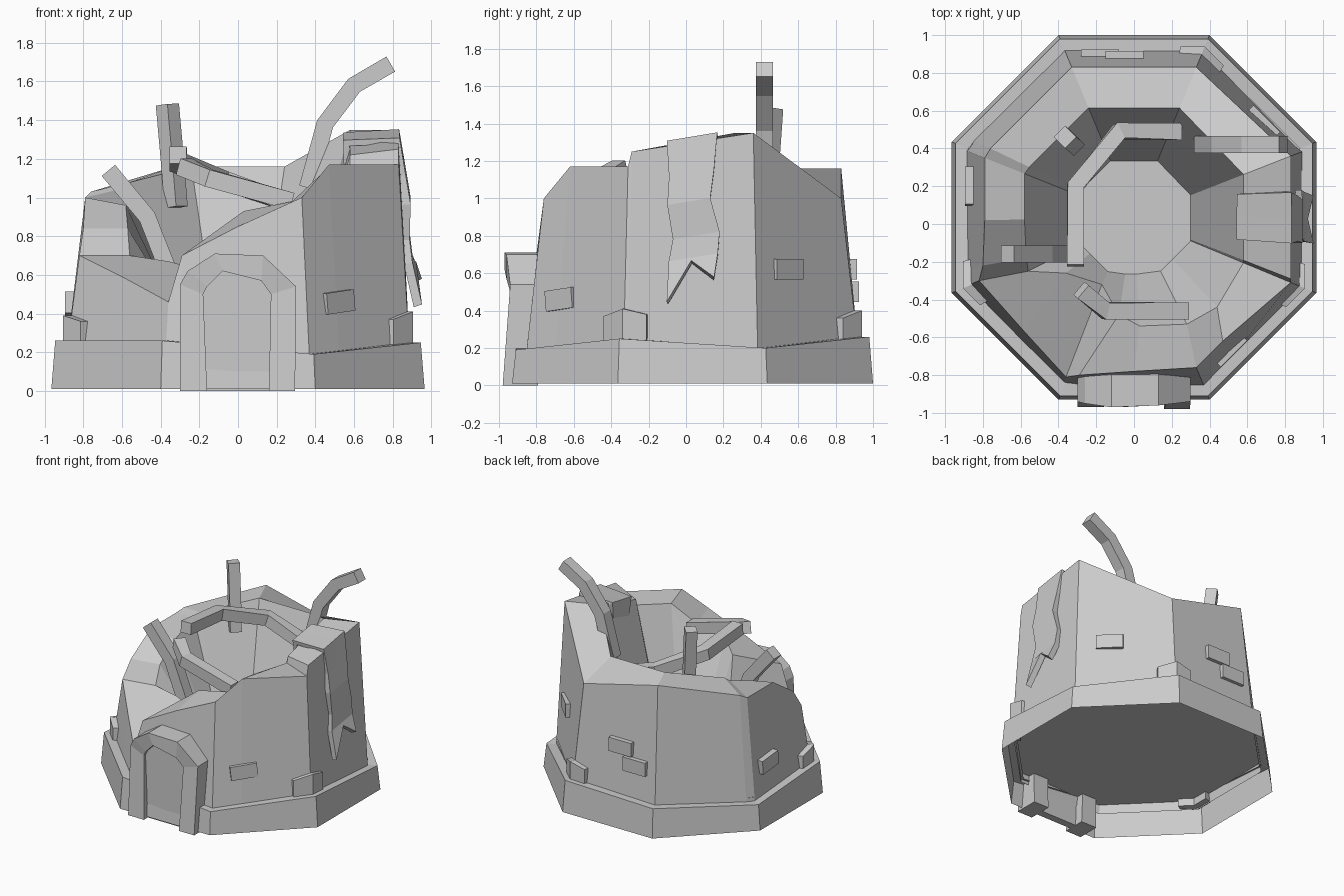
import bpy, bmesh, math
from mathutils import Vector

cube = bpy.data.objects.get("Cube")
if cube:
    bpy.data.objects.remove(cube, do_unlink=True)

stone = bpy.data.materials.new("stone grey")
stone.use_nodes = True
stone.diffuse_color = (0.6, 0.6, 0.6, 1)
stone.node_tree.nodes["Principled BSDF"].inputs["Base Color"].default_value = (0.6, 0.6, 0.6, 1)

CENTRE = Vector((0, 0.035, 0))
CORNER = math.tan(math.pi / 8)


def finish(name, bm, recalc=True):
    if recalc:
        bmesh.ops.recalc_face_normals(bm, faces=bm.faces)
    mesh = bpy.data.meshes.new(name)
    bm.to_mesh(mesh)
    bm.free()
    mesh.materials.append(stone)
    obj = bpy.data.objects.new(name, mesh)
    bpy.context.collection.objects.link(obj)
    return obj


def octagon(a, heights):
    """Corners from the front right, counter-clockwise seen from above."""
    c = a * CORNER
    xy = [(c, -a), (a, -c), (a, c), (c, a), (-c, a), (-a, c), (-a, -c), (-c, -a)]
    return [CENTRE + Vector((x, y, z)) for (x, y), z in zip(xy, heights)]


def to_apothem(p, a, z):
    """Move a point radially onto the octagon of the given apothem."""
    d = Vector(p[:2]) - CENTRE.xy
    now = max(abs(d.x), abs(d.y), (abs(d.x) + abs(d.y)) / math.sqrt(2))
    d *= a / now
    return Vector((d.x, d.y + CENTRE.y, z))


def loft(bm, rings, closed=True):
    rows = [[bm.verts.new(p) for p in ring] for ring in rings]
    n = len(rows[0])
    for low, high in zip(rows, rows[1:]):
        for i in range(n if closed else n - 1):
            j = (i + 1) % n
            bm.faces.new((low[i], low[j], high[j], high[i]))
    return rows


# Low plinth, hollow from below, with an uneven top
tops = [0.19, 0.25, 0.2, 0.26, 0.24, 0.21, 0.26, 0.26]
bm = bmesh.new()
loft(bm, [octagon(0.965, [0.01] * 8), octagon(0.945, tops), octagon(0.87, tops)])
finish("plinth", bm, False)

bm = bmesh.new()
bm.faces.new([bm.verts.new(p) for p in reversed(octagon(0.88, [0.24] * 8))])
finish("underside", bm, False)

# Ruined wall: outer rim point, then inner rim point (or just its height)
rim = [
    ((0.33, -0.76, 1.0), (0.28, -0.53, 0.98)), ((0.47, -0.62, 1.17), (0.44, -0.44, 1.13)),
    ((0.83, -0.31, 1.17), 1.17), ((0.83, -0.29, 1.25), 1.22),
    ((0.83, 0.36, 1.35), 1.35), ((0.33, 0.83, 1.0), 1.16), ((-0.33, 0.83, 1.16), 1.16),
    ((-0.76, 0.4, 1.03), 1.08), ((-0.79, 0.35, 1.0), 1.05), ((-0.79, 0.02, 1.0), 0.96),
    ((-0.8, -0.22, 0.84), (-0.57, -0.18, 0.84)), ((-0.82, -0.3, 0.7), (-0.56, -0.25, 0.7)),
    ((-0.58, -0.57, 0.58), (-0.36, -0.26, 0.67)), ((-0.36, -0.81, 0.46), (-0.17, -0.32, 0.62)),
    ((-0.29, -0.8, 0.7), (-0.08, -0.48, 0.84)), ((0.0, -0.78, 0.85), (0.03, -0.54, 0.93)),
]
inner_rim = [to_apothem(out, 0.58, inn) if isinstance(inn, float) else Vector(inn) for out, inn in rim]
bm = bmesh.new()
rows = loft(bm, [
    [to_apothem(out, 0.89, 0.17) for out, inn in rim],
    [Vector(out) for out, inn in rim],
    inner_rim,
    [to_apothem(p, 0.3, 0.37) for p in inner_rim],
])
bm.faces.new(rows[-1])
finish("ruined_wall", bm, False)


# Bent timbers of square section
def beam(name, points, side, width=0.09):
    pts = [Vector(p) for p in points]
    side = Vector(side).normalized()
    rings = []
    for i, p in enumerate(pts):
        along = (pts[min(i + 1, len(pts) - 1)] - pts[max(i - 1, 0)]).normalized()
        across = side - along * side.dot(along)
        across = across.normalized() * width / 2
        up = along.cross(across).normalized() * width / 2
        rings.append([p + across + up, p - across + up, p - across - up, p + across - up])
    bm = bmesh.new()
    rows = loft(bm, rings)
    bm.faces.new(rows[0])
    bm.faces.new(rows[-1])
    return finish(name, bm)


beam("upright_beam", [(-0.32, 0.42, 0.95), (-0.34, 0.44, 1.2), (-0.365, 0.46, 1.48)], (1, 1, 0), 0.085)
beam("tall_curved_beam", [(0.36, 0.42, 1.05), (0.45, 0.42, 1.38), (0.6, 0.42, 1.58), (0.79, 0.42, 1.69)], (0, 1, 0))
beam("hooped_beam", [(-0.31, -0.22, 1.22), (-0.31, 0.2, 1.18), (-0.08, 0.49, 1.09), (0.24, 0.49, 0.98)], (0, 0, 1))
beam("leaning_beam", [(-0.67, -0.16, 1.14), (-0.47, -0.16, 0.9), (-0.36, -0.16, 0.62)], (0, 1, 0))
beam("fallen_beam", [(-0.28, -0.35, 1.16), (-0.15, -0.46, 1.1), (0.28, -0.46, 0.98)], (0, 0, 1))


# Prism from an outline in the xz plane
def prism(name, outline, front, back):
    bm = bmesh.new()
    rows = loft(bm, [[(x, y, z) for x, z in outline] for y in (front, back)])
    bm.faces.new(rows[0])
    bm.faces.new(rows[1])
    return finish(name, bm)


# Doorway with a faceted arch and a set-back panel
outer = [(-0.3, 0), (-0.3, 0.55), (-0.26, 0.62), (-0.12, 0.71), (0.13, 0.7), (0.3, 0.54), (0.295, 0)]
inner = [(-0.16, 0), (-0.18, 0.5), (-0.16, 0.54), (-0.08, 0.62), (0.12, 0.57), (0.17, 0.5), (0.16, 0)]
fronts = [-0.97, -0.94, -0.95, -0.97, -0.96, -0.94, -0.98]
bm = bmesh.new()
sections = []
for (ox, oz), (ix, iz), front in zip(outer, inner, fronts):
    sections.append([(ox, front, oz), (ix, front, iz), (ix, -0.79, iz), (ox, -0.79, oz)])
rows = loft(bm, sections)
bm.faces.new(rows[0])
bm.faces.new(rows[-1])
finish("door_arch", bm)
prism("door_panel", inner, -0.92, -0.86)

# Torn cloth hung over the sloping right-hand wall: x, height, near edge, far edge
drape = [
    (0.57, 1.18, -0.06, 0.14), (0.56, 1.32, -0.08, 0.16), (0.82, 1.335, -0.1, 0.17),
    (0.845, 1.15, -0.09, 0.15), (0.87, 1.0, -0.1, 0.13), (0.865, 0.82, -0.07, 0.18),
    (0.88, 0.7, -0.09, 0.17),
]
rings = [[(x, y, z + 0.16 * (y - b)) for y in (a, (a + b) / 2, b)] for x, z, a, b in drape]
rings.append([(0.93, -0.1, 0.44), (0.9, 0.03, 0.66), (0.93, 0.15, 0.57)])
bm = bmesh.new()
loft(bm, rings, closed=False)
cloth = finish("torn_cloth", bm)
thick = cloth.modifiers.new("thickness", "SOLIDIFY")
thick.thickness = 0.045
thick.offset = 0


# Single raised bricks, turned to face outwards
def brick(name, place, angle, tilt=0):
    bm = bmesh.new()
    bmesh.ops.create_cube(bm, size=1)
    bmesh.ops.scale(bm, vec=(0.2, 0.05, 0.11), verts=bm.verts)
    obj = finish(name, bm)
    obj.location = place
    obj.rotation_euler = (0, math.radians(tilt), math.radians(angle))


brick("front_right_brick", (0.515, -0.665, 0.46), 45, -6)
brick("back_right_brick", (0.685, 0.54, 0.62), -45)
brick("back_brick_upper", (-0.05, 0.89, 0.62), 0)
brick("back_brick_lower", (-0.18, 0.9, 0.5), 0)
brick("left_brick", (-0.87, 0.2, 0.45), 90, 5)


# Stones wrapped round the foot of three corners
def corner_stone(name, index, height):
    corners = octagon(0.905, [0] * 8)
    here = corners[index]
    path = [here.lerp(corners[index - 1], 0.19), here, here.lerp(corners[(index + 1) % 8], 0.17)]
    sections = []
    for p, drop in zip(path, (0.04, 0, 0.03)):
        back = to_apothem(p, 0.84, 0)
        sections.append([q + Vector((0, 0, z)) for q, z in
                         ((p, 0.18), (p, height - drop), (back, height - drop), (back, 0.18))])
    bm = bmesh.new()
    rows = loft(bm, sections)
    bm.faces.new(rows[0])
    bm.faces.new(rows[-1])
    finish(name, bm)


corner_stone("right_corner_stone", 1, 0.41)
corner_stone("back_corner_stone", 3, 0.4)
corner_stone("left_corner_stone", 6, 0.39)
